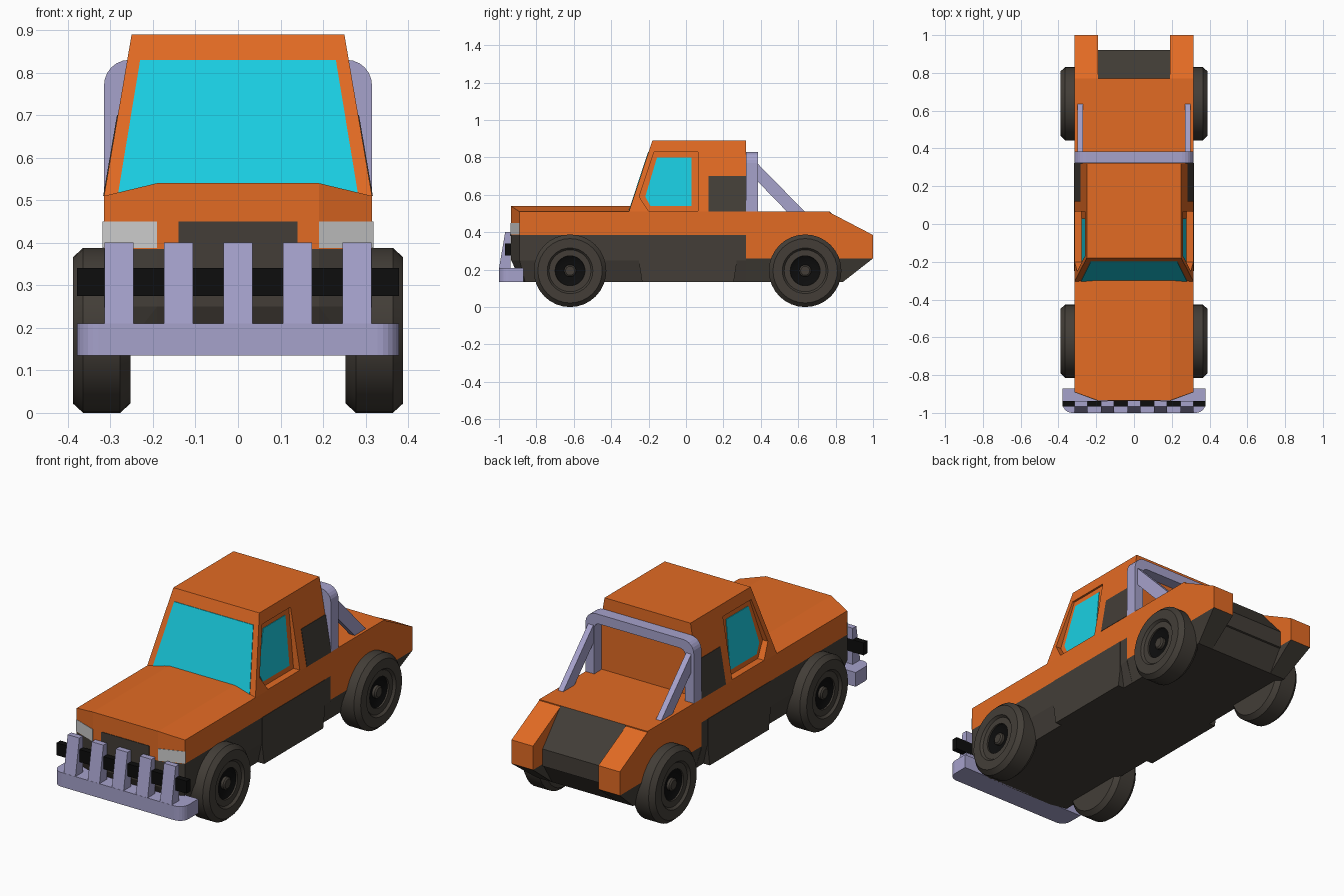
import bpy, bmesh
from math import sin, cos, pi
from mathutils import Matrix

if "Cube" in bpy.data.objects:
    bpy.data.objects.remove(bpy.data.objects["Cube"])


def colour(name, rgb):
    m = bpy.data.materials.new(name)
    m.diffuse_color = (*rgb, 1)
    m.use_nodes = True
    m.node_tree.nodes["Principled BSDF"].inputs["Base Color"].default_value = m.diffuse_color
    return m


ORANGE = colour("orange_paint", (0.76, 0.145, 0.017))
DARK = colour("dark_trim", (0.056, 0.048, 0.039))
BLACK = colour("black", (0.004, 0.004, 0.004))
GLASS = colour("cyan_glass", (0.01, 0.62, 0.76))
BAR = colour("lavender_bar", (0.38, 0.36, 0.60))


def finish(name, bm, mat, mirror=False):
    bmesh.ops.recalc_face_normals(bm, faces=bm.faces[:])
    me = bpy.data.meshes.new(name)
    bm.to_mesh(me)
    bm.free()
    ob = bpy.data.objects.new(name, me)
    bpy.context.collection.objects.link(ob)
    if mat:
        me.materials.append(mat)
    if mirror:
        ob.modifiers.new("mirror", "MIRROR").use_clip = False
    return ob


def hull(name, pts, mat, mirror=False):
    """Convex solid around a few corner points."""
    bm = bmesh.new()
    for p in pts:
        bm.verts.new(p)
    r = bmesh.ops.convex_hull(bm, input=bm.verts[:])
    junk = [v for v in r["geom_interior"] if isinstance(v, bmesh.types.BMVert)]
    bmesh.ops.delete(bm, geom=junk, context="VERTS")
    bmesh.ops.dissolve_limit(bm, angle_limit=0.01, verts=bm.verts[:], edges=bm.edges[:])
    return finish(name, bm, mat, mirror)


def sym(pts):
    return [(s * x, y, z) for x, y, z in pts for s in (1, -1)]


def side(profile, x0, x1):
    """Extrude a y-z profile across x."""
    return [(x, y, z) for y, z in profile for x in (x0, x1)]


def box(x0, x1, y0, y1, z0, z1):
    return side([(y0, z0), (y1, z0), (y1, z1), (y0, z1)], x0, x1)


def nose(z, out=0.0):
    """Chamfered front corners at one height."""
    return [(0.19, -0.935 - out, z), (0.315 + out, -0.89, z)]


# Body: hood, middle and bed
hull("hood", sym(nose(0.385) + [(0.315, -0.89, 0.51), (0.19, -0.935, 0.54), (0.315, -0.30, 0.385),
                                (0.315, -0.30, 0.51), (0.19, -0.30, 0.54)]), ORANGE)
hull("body_middle", box(-0.315, 0.315, -0.30, 0.32, 0.385, 0.51), ORANGE)
hull("bed", box(-0.315, 0.315, 0.32, 0.77, 0.26, 0.51), ORANGE)
hull("rear_fender", side([(0.76, 0.26), (0.76, 0.51), (1.0, 0.385), (1.0, 0.26)], 0.19, 0.315), ORANGE, True)
hull("tail_panel", side([(0.77, 0.51), (0.92, 0.34), (0.92, 0.25), (0.77, 0.2)], -0.19, 0.19), DARK)

# Dark lower body
hull("lower_body", sym(nose(0.385) + nose(0.25) + [(0.19, -0.88, 0.135), (0.28, -0.86, 0.135),
                       (0.315, 0.32, 0.385), (0.315, 0.32, 0.25), (0.28, 0.32, 0.135)]), DARK)
hull("lower_rear", sym([(0.315, 0.32, 0.26), (0.28, 0.32, 0.135), (0.315, 0.92, 0.26),
                        (0.28, 0.84, 0.135)]), DARK)
hull("fender_underside", [(0.19, 0.84, 0.26), (0.315, 0.84, 0.26), (0.19, 1.0, 0.26), (0.315, 1.0, 0.26),
                          (0.19, 0.84, 0.135), (0.28, 0.84, 0.135)], DARK, True)
hull("rocker_panel", side([(-0.25, 0.385), (-0.25, 0.23), (-0.235, 0.135), (0.255, 0.135), (0.27, 0.23),
                           (0.27, 0.385)], 0.2, 0.317), DARK, True)

# Grille and wrap-around headlights
hull("grille", box(-0.14, 0.14, -0.938, -0.92, 0.38, 0.45), DARK)
hull("headlight", nose(0.387, 0.003) + nose(0.45, 0.003) +
     [(0.19, -0.88, z) for z in (0.387, 0.45)], None, True)


# Cab with recessed door windows
def shield_y(z):
    return -0.305 + (z - 0.51) / 0.38 * 0.125


def cab_x(z):
    return 0.315 - (z - 0.51) / 0.38 * 0.065


def recess_x(z):
    return 0.278 - (z - 0.51) * 0.09


cab = hull("cab", sym([(0.315, -0.305, 0.51), (0.315, 0.32, 0.51), (0.25, -0.18, 0.89), (0.25, 0.32, 0.89)]), ORANGE)
door = [(-0.25, 0.59), (-0.17, 0.83), (0.065, 0.83), (0.065, 0.513), (-0.20, 0.513)]
for s in (1, -1):
    cutter = hull("door_cutter", [(s * x, y, z) for y, z in door for x in (recess_x(z), 0.4)], None)
    cutter.hide_render = True
    mod = cab.modifiers.new("door", "BOOLEAN")
    mod.operation, mod.object, mod.solver = "DIFFERENCE", cutter, "EXACT"
    bpy.context.view_layer.objects.active = cab
    bpy.ops.object.modifier_apply(modifier=mod.name)
    bpy.data.objects.remove(cutter)

window = [(-0.218, 0.59), (-0.155, 0.80), (0.03, 0.80), (0.03, 0.54), (-0.19, 0.54)]
hull("side_window", [(recess_x(z) + d, y, z) for y, z in window for d in (-0.01, 0.003)], GLASS, True)
hull("windshield", sym([(x, shield_y(z) + d, z) for x, z in ((0.282, 0.515), (0.23, 0.83))
                        for d in (-0.003, 0.01)]), GLASS)
quarter = [(0.12, 0.51), (0.322, 0.51), (0.322, 0.70), (0.12, 0.70)]
hull("quarter_panel", [(cab_x(z) + d, y, z) for y, z in quarter for d in (-0.01, 0.002)], DARK, True)


# Roll hoop with rounded top corners and diagonal braces
def arch(half, top, r):
    right = [(half, 0.51)] + [(half - r + r * cos(a * pi / 12), top - r + r * sin(a * pi / 12)) for a in range(7)]
    return right + [(-x, z) for x, z in reversed(right)]


bm = bmesh.new()
outline = arch(0.315, 0.83, 0.06) + arch(0.265, 0.78, 0.03)[::-1]
face = bm.faces.new([bm.verts.new((x, 0.322, z)) for x, z in outline])
ext = bmesh.ops.extrude_face_region(bm, geom=[face])
bmesh.ops.translate(bm, vec=(0, 0.063, 0), verts=[v for v in ext["geom"] if isinstance(v, bmesh.types.BMVert)])
finish("roll_hoop", bm, BAR)
hull("roll_brace", side([(0.38, 0.77), (0.635, 0.51), (0.54, 0.51), (0.38, 0.675)], 0.27, 0.30), BAR, True)

# Front bumper, upright bars and black cross bar
r = 0.05
plan = [(0.378, -0.87)] + [(0.378 - r + r * cos(a * pi / 12), -1 + r - r * sin(a * pi / 12)) for a in range(7)]
hull("bumper", sym([(x, y, z) for x, y in plan for z in (0.135, 0.21)]), BAR)
for i in range(-2, 3):
    hull("bumper_upright", side([(-1.0, 0.205), (-0.967, 0.40), (-0.937, 0.40), (-0.937, 0.205)],
                                i * 0.14 - 0.034, i * 0.14 + 0.034), BAR)
hull("cross_bar", box(-0.378, 0.378, -0.967, -0.936, 0.275, 0.34), BLACK)


# Wheels: tyre, rim and hub turned around the axle
def turned(name, profile, y, mat):
    bm = bmesh.new()
    vs = [bm.verts.new((x, 0, rad)) for x, rad in profile]
    es = [bm.edges.new(p) for p in zip(vs, vs[1:])]
    bmesh.ops.spin(bm, geom=vs + es, cent=(0, 0, 0), axis=(1, 0, 0), angle=2 * pi, steps=32)
    bmesh.ops.remove_doubles(bm, verts=bm.verts[:], dist=1e-4)
    bmesh.ops.transform(bm, matrix=Matrix.Translation((0, y, 0.194)), verts=bm.verts[:])
    ob = finish(name, bm, mat, True)
    bpy.ops.object.select_all(action="DESELECT")
    ob.select_set(True)
    bpy.context.view_layer.objects.active = ob
    bpy.ops.object.shade_smooth_by_angle(angle=0.5)


for end, y in (("front", -0.62), ("rear", 0.637)):
    turned(end + "_tyre", [(0.253, 0), (0.253, 0.172), (0.277, 0.194), (0.364, 0.194), (0.388, 0.172),
                           (0.388, 0.122), (0.376, 0.112), (0.376, 0.08), (0.35, 0.078), (0.35, 0)], y, DARK)
    turned(end + "_rim", [(0.34, 0.079), (0.368, 0.079), (0.356, 0.055), (0.356, 0)], y, BLACK)
    turned(end + "_hub", [(0.345, 0.032), (0.37, 0.032), (0.376, 0.024), (0.376, 0)], y, DARK)
